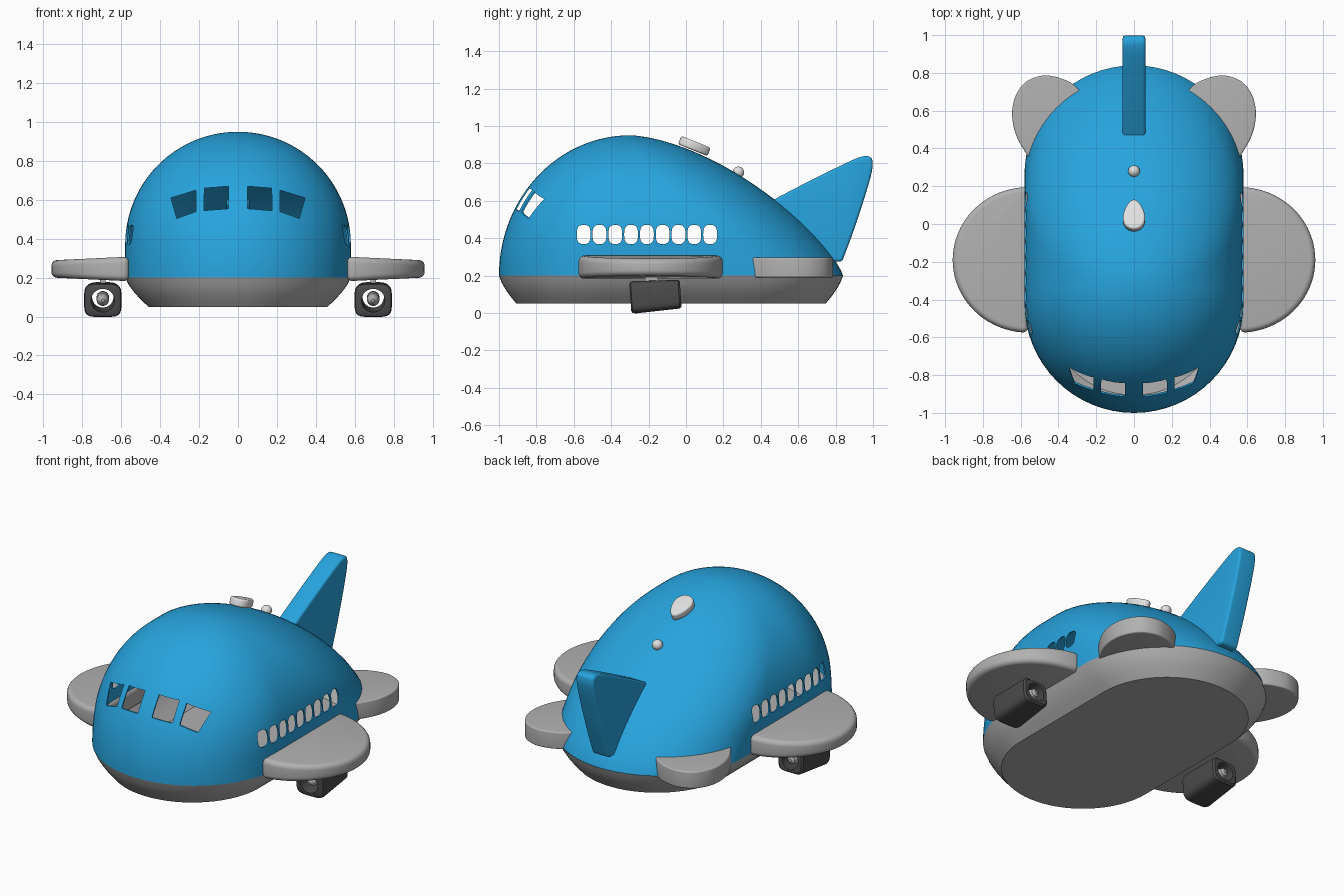
import bpy, bmesh
from math import sin, cos, pi, sqrt, radians, copysign
from mathutils import Matrix, Vector

cube = bpy.data.objects.get("Cube")
if cube:
    bpy.data.objects.remove(cube, do_unlink=True)


def material(name, r, g, b):
    m = bpy.data.materials.new(name)
    m.use_nodes = True
    m.diffuse_color = (r, g, b, 1)
    m.node_tree.nodes["Principled BSDF"].inputs["Base Color"].default_value = (r, g, b, 1)
    return m


BLUE = material("sky blue", 0.02, 0.37, 0.73)
GREY = material("mid grey", 0.44, 0.44, 0.44)
DARK = material("dark grey", 0.07, 0.07, 0.07)
LIGHT = material("light grey", 0.75, 0.75, 0.75)


def finish(name, bm, mat):
    """Turn a bmesh into a named object."""
    bmesh.ops.remove_doubles(bm, verts=bm.verts, dist=0.0002)
    bmesh.ops.recalc_face_normals(bm, faces=bm.faces)
    mesh = bpy.data.meshes.new(name)
    bm.to_mesh(mesh)
    bm.free()
    ob = bpy.data.objects.new(name, mesh)
    bpy.context.collection.objects.link(ob)
    mesh.materials.append(mat)
    return ob


def apply_all(ob):
    bpy.ops.object.select_all(action='DESELECT')
    ob.select_set(True)
    bpy.context.view_layer.objects.active = ob
    for m in list(ob.modifiers):
        bpy.ops.object.modifier_apply(modifier=m.name)


def smooth(ob, angle=35):
    apply_all(ob)
    bpy.ops.object.shade_smooth_by_angle(angle=radians(angle))
    return ob


def loft(bm, rings, first=False, last=False, loop=False):
    """Skin closed rings of equal length, with optional end caps."""
    rows = [[bm.verts.new(p) for p in r] for r in rings]
    n = len(rows[0])
    pairs = list(zip(rows, rows[1:])) + ([(rows[-1], rows[0])] if loop else [])
    for a, b in pairs:
        for i in range(n):
            j = (i + 1) % n
            bm.faces.new((a[i], a[j], b[j], b[i]))
    if first:
        bm.faces.new(rows[0])
    if last:
        bm.faces.new(rows[-1])


def stadium(w, front, back, z, n=32):
    """Round-ended outline of half width w from front to back."""
    a, b = front + w, back - w
    if a > b:
        a = b = (front + back) / 2
    arc = [pi * i / n for i in range(n + 1)]
    return ([(w * cos(t), b + (back - b) * sin(t), z) for t in arc] +
            [(-w * cos(t), a - (a - front) * sin(t), z) for t in arc])


def slab(name, outline, mat, place, bevel, half, shape=None):
    """Rounded plate: outline in a plane, thickness both ways, soft edges."""
    bm = bmesh.new()
    loft(bm, [[place(u, v, s) for u, v in outline] for s in (-half, half)], True, True)
    if shape:
        for v in bm.verts:
            v.co = shape(v.co)
    ob = finish(name, bm, mat)
    mod = ob.modifiers.new("soft edges", 'BEVEL')
    mod.width, mod.segments, mod.limit_method = bevel, 5, 'ANGLE'
    mod.angle_limit = radians(45)
    return smooth(ob, 50)


def spline(points, steps=6):
    """Smooth open curve through a few points."""
    p = [Vector(q) for q in points]
    p = [p[0]] + p + [p[-1]]
    out = []
    for a, b, c, d in zip(p, p[1:], p[2:], p[3:]):
        for k in range(steps):
            t = k / steps
            out.append(0.5 * (2 * b + (c - a) * t + (2 * a - 5 * b + 4 * c - d) * t * t
                              + (3 * b - a - 3 * c + d) * t ** 3))
    return out + [p[-1]]


# Fuselage: stacked stadium rings forming a long dome
BASE, TALL, WIDE = 0.2, 0.75, 0.58
rings = []
for i in range(41):
    u = sin(pi / 2 * min(i / 40, 0.995))
    z = BASE + TALL * u
    w = WIDE if z < 0.37 else sqrt(max(WIDE ** 2 - (z - 0.37) ** 2, 0.00002))
    rings.append(stadium(w, -0.3 - 0.7 * sqrt(1 - u * u),
                         -0.3 + 1.14 * (1 - u ** 1.25) ** 0.62, z))
bm = bmesh.new()
loft(bm, rings, last=True)
fuselage = finish("fuselage", bm, BLUE)
shell = fuselage.modifiers.new("thin wall", 'SOLIDIFY')
shell.thickness, shell.offset = 0.008, -1
apply_all(fuselage)

# Window openings: a row of cabin windows and four cockpit panes
bm = bmesh.new()
for k in range(9):
    yc = -0.547 + 0.0845 * k
    oval = []
    for i in range(24):
        c, s = cos(2 * pi * i / 24), sin(2 * pi * i / 24)
        oval.append((yc + 0.037 * copysign(abs(c) ** 0.7, c),
                     0.42 + 0.051 * copysign(abs(s) ** 0.7, s)))
    loft(bm, [[(x, y, z) for y, z in oval] for x in (-1, 1)], True, True)
panes = ([(0.048, 0.555), (0.175, 0.545), (0.173, 0.66), (0.048, 0.67)],
         [(0.215, 0.54), (0.315, 0.505), (0.345, 0.61), (0.215, 0.65)])
for side in (-1, 1):
    for pane in panes:
        loft(bm, [[(side * x, y, z) for x, z in pane] for y in (-1.2, -0.5)], True, True)
cutter = finish("window_cutter", bm, BLUE)
cutter.hide_render = True
cut = fuselage.modifiers.new("windows", 'BOOLEAN')
cut.operation, cut.solver, cut.object = 'DIFFERENCE', 'EXACT', cutter
smooth(fuselage)
bpy.data.objects.remove(cutter, do_unlink=True)

# Lower hull: tub with a flat belly
bm = bmesh.new()
tub = [(0.05, 0.12), (0.085, 0.083), (0.12, 0.05), (0.16, 0.02), (0.2, 0)]
loft(bm, [stadium(WIDE - d, -1 + 0.78 * d, 0.84 - 0.78 * d, z) for z, d in tub], first=True)
smooth(finish("lower_hull", bm, GREY))

# Tail fin
fin = spline([(0.42, 0.58), (0.6, 0.675), (0.8, 0.775), (0.92, 0.83), (0.975, 0.838),
              (0.997, 0.81), (0.985, 0.72), (0.91, 0.48), (0.835, 0.275)])
slab("tail_fin", fin + [Vector((0.76, 0.275))], BLUE,
     lambda u, v, s: (s, u, v), 0.035, 0.06)

# Roof pod and beacon
pod = []
for i in range(32):
    t = 2 * pi * i / 32
    pod.append(((0.057 - 0.015 * sin(t)) * cos(t), 0.085 * sin(t)))
tilt = Matrix.Translation((0, 0.045, 0.893)) @ Matrix.Rotation(radians(-22), 4, 'X')
slab("roof_pod", pod, LIGHT, lambda u, v, s: tilt @ Vector((u, v, s)), 0.012, 0.024)
bm = bmesh.new()
bmesh.ops.create_uvsphere(bm, u_segments=24, v_segments=12, radius=0.031,
                          matrix=Matrix.Translation((0, 0.28, 0.752)))
smooth(finish("roof_beacon", bm, LIGHT), 60)


def squircle(r, y, n=40, p=0.45):
    pts = []
    for i in range(n):
        c, s = cos(2 * pi * i / n), sin(2 * pi * i / n)
        pts.append((r * copysign(abs(c) ** p, c), y, r * 0.9 * copysign(abs(s) ** p, s)))
    return pts


def circle(r, y, n=40):
    return [(r * cos(2 * pi * i / n), y, r * sin(2 * pi * i / n)) for i in range(n)]


# Wings, tailplanes and engines on both sides
ear = spline([(0.27, 0.69), (0.33, 0.745), (0.41, 0.778), (0.49, 0.785), (0.575, 0.75),
              (0.63, 0.67), (0.645, 0.57), (0.62, 0.46), (0.55, 0.34)])
ear += [Vector((0.46, 0.36)), Vector((0.29, 0.6))]
half_oval = [(0.56 + 0.4 * cos(t), -0.19 + 0.385 * sin(t))
             for t in (pi * (i / 40 - 0.5) for i in range(41))]


def taper(co):
    k = 1 - 0.3 * max(0, (abs(co.x) - 0.56) / 0.4)
    return Vector((co.x, co.y, 0.245 + co.z * k))


for side, label in ((1, "left"), (-1, "right")):
    slab(label + "_wing", half_oval, GREY,
         lambda u, v, s: (side * u, v, s), 0.04, 0.063, taper)
    slab(label + "_tailplane", ear, GREY,
         lambda u, v, s: (side * u, v, 0.243 + s), 0.045, 0.053)

    # Engine: square-round tube with a spinner inside, hung from a short pylon
    place = Matrix.Translation((side * 0.695, -0.163, 0.092)) @ Matrix.Rotation(radians(4), 4, 'X')
    bm = bmesh.new()
    loft(bm, [squircle(0.08, -0.135), squircle(0.092, -0.128), squircle(0.096, -0.11),
              squircle(0.085, 0.125), squircle(0.075, 0.135),
              circle(0.055, 0.135), circle(0.06, -0.135)], loop=True)
    bm.transform(place)
    smooth(finish(label + "_engine", bm, DARK))
    bm = bmesh.new()
    loft(bm, [circle(r, y) for r, y in ((0.008, -0.13), (0.018, -0.12), (0.028, -0.1),
                                        (0.032, -0.07), (0.032, 0.1), (0.024, 0.125),
                                        (0.01, 0.135))], True, True)
    bm.transform(place)
    smooth(finish(label + "_spinner", bm, GREY))
    bm = bmesh.new()
    bmesh.ops.create_cube(bm, size=1, matrix=Matrix.Translation((side * 0.695, -0.185, 0.185))
                          @ Matrix.Diagonal((0.03, 0.07, 0.05, 1)))
    finish(label + "_pylon", bm, GREY)
